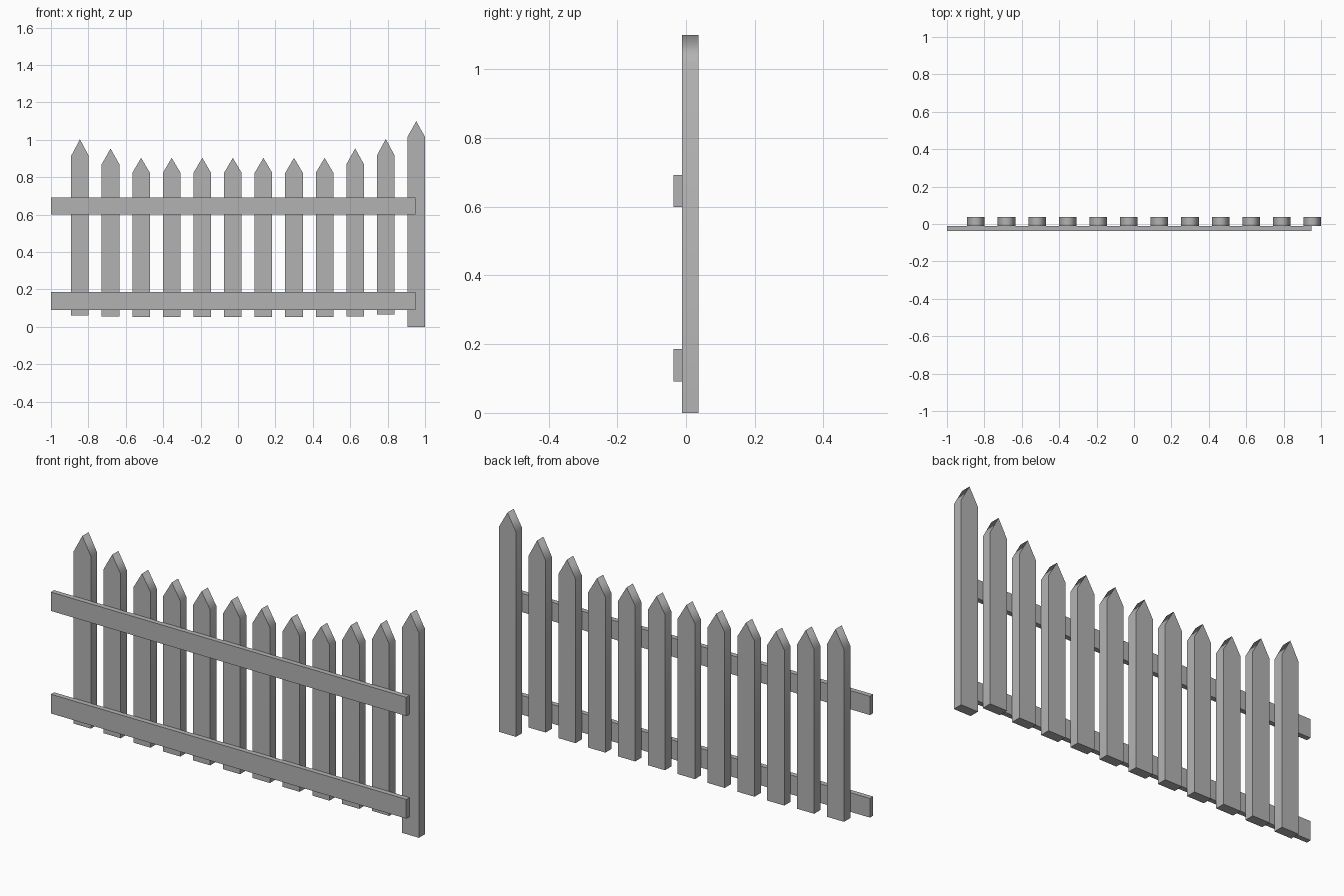
import bpy, bmesh

if "Cube" in bpy.data.objects:
    bpy.data.objects.remove(bpy.data.objects["Cube"])

FRONT, BACK = -0.012, 0.037   # picket faces; the rails sit on the front one
WIDTH = 0.094

grey = bpy.data.materials.new("dark_grey")
grey.diffuse_color = (0.45, 0.45, 0.45, 1)
grey.use_nodes = True
grey.node_tree.nodes["Principled BSDF"].inputs["Base Color"].default_value = grey.diffuse_color


def prism(name, profile, y0, y1, soft_above=None):
    """Extrude an x-z outline; cross edges above soft_above shade smooth."""
    bm = bmesh.new()
    face = bm.faces.new([bm.verts.new((x, y0, z)) for x, z in profile])
    ext = bmesh.ops.extrude_face_region(bm, geom=[face])
    moved = [g for g in ext["geom"] if isinstance(g, bmesh.types.BMVert)]
    bmesh.ops.translate(bm, verts=moved, vec=(0, y1 - y0, 0))
    if not any(len(f.verts) == len(profile) and
               all(abs(v.co.y - y0) < 1e-6 for v in f.verts) for f in bm.faces):
        bm.faces.new([v for v in bm.verts if abs(v.co.y - y0) < 1e-6])
    bmesh.ops.recalc_face_normals(bm, faces=bm.faces)
    for f in bm.faces:
        f.smooth = soft_above is not None
    for e in bm.edges:
        a, b = (v.co for v in e.verts)
        e.smooth = (soft_above is not None and abs(a.y - b.y) > 0.01
                    and a.z > soft_above)
    mesh = bpy.data.meshes.new(name)
    bm.to_mesh(mesh)
    bm.free()
    mesh.materials.append(grey)
    obj = bpy.data.objects.new(name, mesh)
    bpy.context.collection.objects.link(obj)
    return obj


def picket(name, x, bottom, shoulder, tip):
    h = WIDTH / 2
    prism(name, [(x - h, bottom), (x + h, bottom), (x + h, shoulder),
                 (x, tip), (x - h, shoulder)], FRONT, BACK, bottom + 0.1)


# Pickets: (bottom, shoulder, tip), low in the middle and rising at both ends
low = (0.053, 0.823, 0.903)
heights = [(0.060, 0.914, 1.002), (0.056, 0.869, 0.953)] + [low] * 7
heights += [(0.056, 0.869, 0.953), (0.065, 0.916, 1.004)]
for i, h in enumerate(heights):
    picket(f"picket_{i + 1}", -0.845 + 0.1635 * i, *h)

# Tall end post reaching the ground
picket("end_post", 0.953, 0.0, 1.015, 1.099)

# Horizontal rails
for name, z0, z1 in (("lower_rail", 0.091, 0.186), ("upper_rail", 0.599, 0.692)):
    prism(name, [(-1, z0), (0.948, z0), (0.948, z1), (-1, z1)], -0.037, FRONT)
